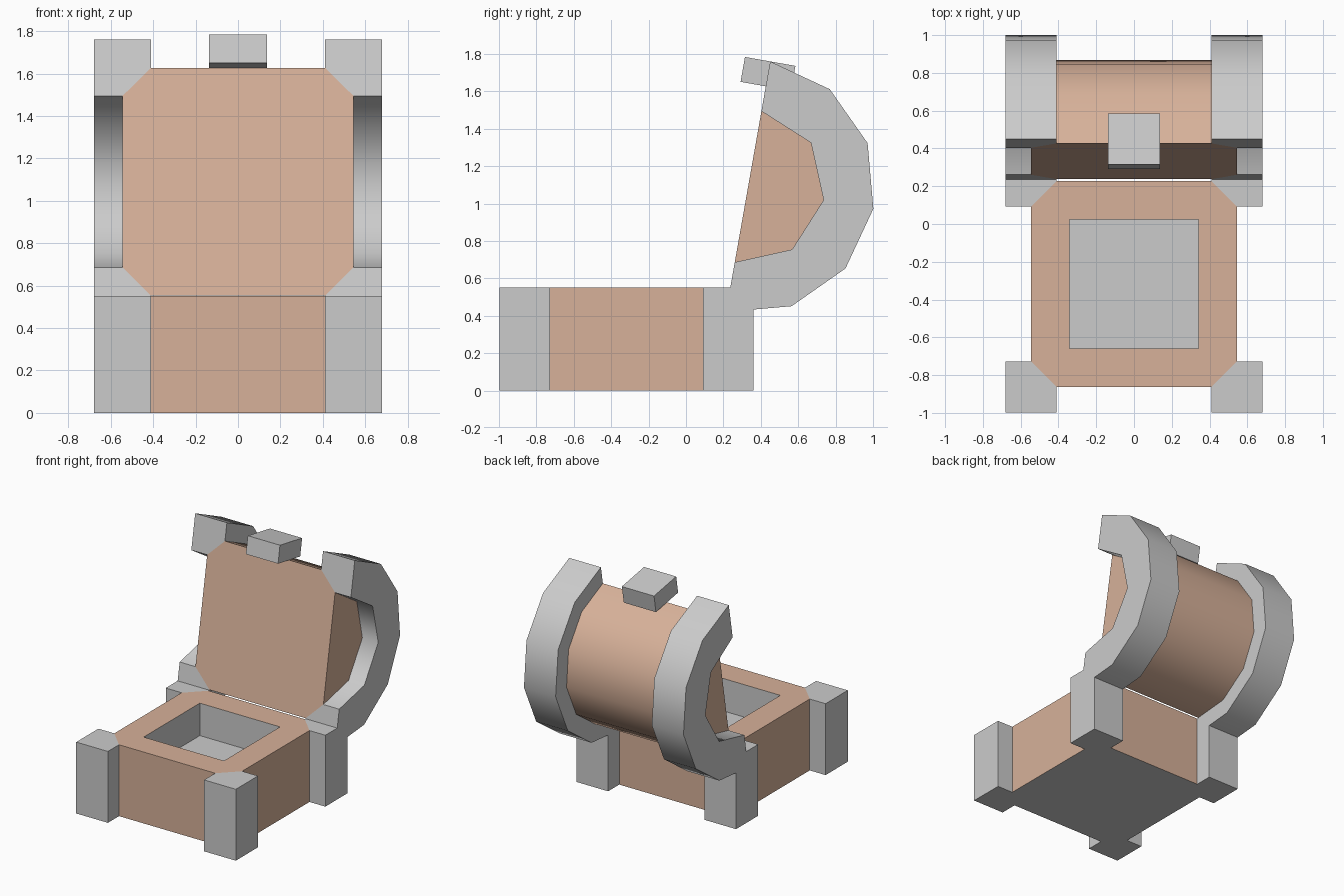
import bpy, bmesh
from math import sin, cos, pi, radians
from mathutils import Vector

if "Cube" in bpy.data.objects:
    bpy.data.objects.remove(bpy.data.objects["Cube"])

wood = bpy.data.materials.new("wood")
wood.diffuse_color = (0.68, 0.44, 0.32, 1)
wood.use_nodes = True
wood.node_tree.nodes["Principled BSDF"].inputs["Base Color"].default_value = wood.diffuse_color


def make(name, bm, mat=None, smooth=None):
    me = bpy.data.meshes.new(name)
    bm.to_mesh(me)
    bm.free()
    ob = bpy.data.objects.new(name, me)
    bpy.context.collection.objects.link(ob)
    if mat:
        me.materials.append(mat)
    if smooth:
        bpy.ops.object.select_all(action='DESELECT')
        ob.select_set(True)
        bpy.context.view_layer.objects.active = ob
        bpy.ops.object.shade_smooth_by_angle(angle=radians(smooth))
    return ob


def verts(bm, pts):
    return [bm.verts.new(p) for p in pts]


def walls(bm, a, b, closed=True):
    n = len(a)
    for i in range(n if closed else n - 1):
        j = (i + 1) % n
        bm.faces.new((a[i], a[j], b[j], b[i]))


H, CY = 0.55, -0.318            # base height and base centre in y
R, RB, RI = 0.68, 0.545, 0.41   # outer edge, wooden body, inner edge

# base body: octagonal wooden box with a square opening on top
octagon = [(-RI, -RB), (RI, -RB), (RB, -RI), (RB, RI),
           (RI, RB), (-RI, RB), (-RB, RI), (-RB, -RI)]
W = 0.342
square = [(-W, -W), (W, -W), (W, W), (-W, W)]


def at(pts, z):
    return [(x, y + CY, z) for x, y in pts]


bm = bmesh.new()
low, top, hole = (verts(bm, at(p, z)) for p, z in ((octagon, 0), (octagon, H), (square, H)))
walls(bm, low, top)
for i in range(4):
    j = (i + 1) % 4
    bm.faces.new((top[2 * i], top[2 * i + 1], hole[j], hole[i]))
    bm.faces.new((top[2 * i + 1], top[(2 * i + 2) % 8], hole[j]))
make("base_body", bm, wood)

# grey storage well
bm = bmesh.new()
rim, floor = verts(bm, at(square, H)), verts(bm, at(square, 0.30))
walls(bm, floor[::-1], rim[::-1])
bm.faces.new(floor)
make("storage_well", bm)

# grey underside
bm = bmesh.new()
bm.faces.new(verts(bm, at(octagon, 0))[::-1])
make("base_underside", bm)

# corner posts with a diagonal inner side
post = [(RI, RB), (RI, R), (R, R), (R, RI), (RB, RI)]
for sx, side in ((-1, "left"), (1, "right")):
    for sy, end in ((-1, "front"), (1, "back")):
        bm = bmesh.new()
        pts = [(x * sx, y * sy) for x, y in post]
        a, b = verts(bm, at(pts, 0)), verts(bm, at(pts, H))
        walls(bm, a, b)
        bm.faces.new(a)
        bm.faces.new(b)
        bmesh.ops.recalc_face_normals(bm, faces=bm.faces)
        make(f"{end}_{side}_post", bm)

# open lid frame: u runs up along the lid opening, v points out of its back
T = radians(10)
CEN = Vector((0, 0.332, 1.09))
U, V = Vector((0, sin(T), cos(T))), Vector((0, cos(T), -sin(T)))


def lid_pt(x, u, v):
    return CEN + Vector((x, 0, 0)) + U * u + V * v


def arc(x, r, n):
    return [lid_pt(x, r * cos(pi * i / n), r * sin(pi * i / n)) for i in range(n + 1)]


# wooden lid barrel
bm = bmesh.new()
for s in (-1, 1):
    verts(bm, arc(s * RI, RB, 6) + arc(s * RB, RI, 4))
bmesh.ops.convex_hull(bm, input=bm.verts)
bmesh.ops.dissolve_limit(bm, angle_limit=0.01, verts=bm.verts, edges=bm.edges)
bmesh.ops.recalc_face_normals(bm, faces=bm.faces)
make("lid_body", bm, wood, 35)

# arched bands at both ends of the lid
for s, side in ((-1, "left"), (1, "right")):
    bm = bmesh.new()
    seat, inner, outer = (verts(bm, arc(s * x, r, 6)) for x, r in ((RI, RB), (RI, R), (R, R)))
    lip, recess = (verts(bm, arc(s * x, RI, 4)) for x in (R, RB))
    walls(bm, seat, inner, False)
    walls(bm, inner, outer, False)
    walls(bm, lip, recess, False)
    bm.faces.new(outer + lip[::-1])
    for k in (0, -1):
        bm.faces.new([row[k] for row in (seat, inner, outer, lip, recess)])
    bmesh.ops.recalc_face_normals(bm, faces=bm.faces)
    make(f"{side}_lid_band", bm, None, 50)

# latch block on the lid's free edge
L = 0.137
bm = bmesh.new()
a, b = (verts(bm, [lid_pt(x, u, v) for x, v in ((-L, -L), (L, -L), (L, L), (-L, L))])
        for u in (RB, R))
walls(bm, a, b)
bm.faces.new(a)
bm.faces.new(b)
bmesh.ops.recalc_face_normals(bm, faces=bm.faces)
make("latch", bm)
